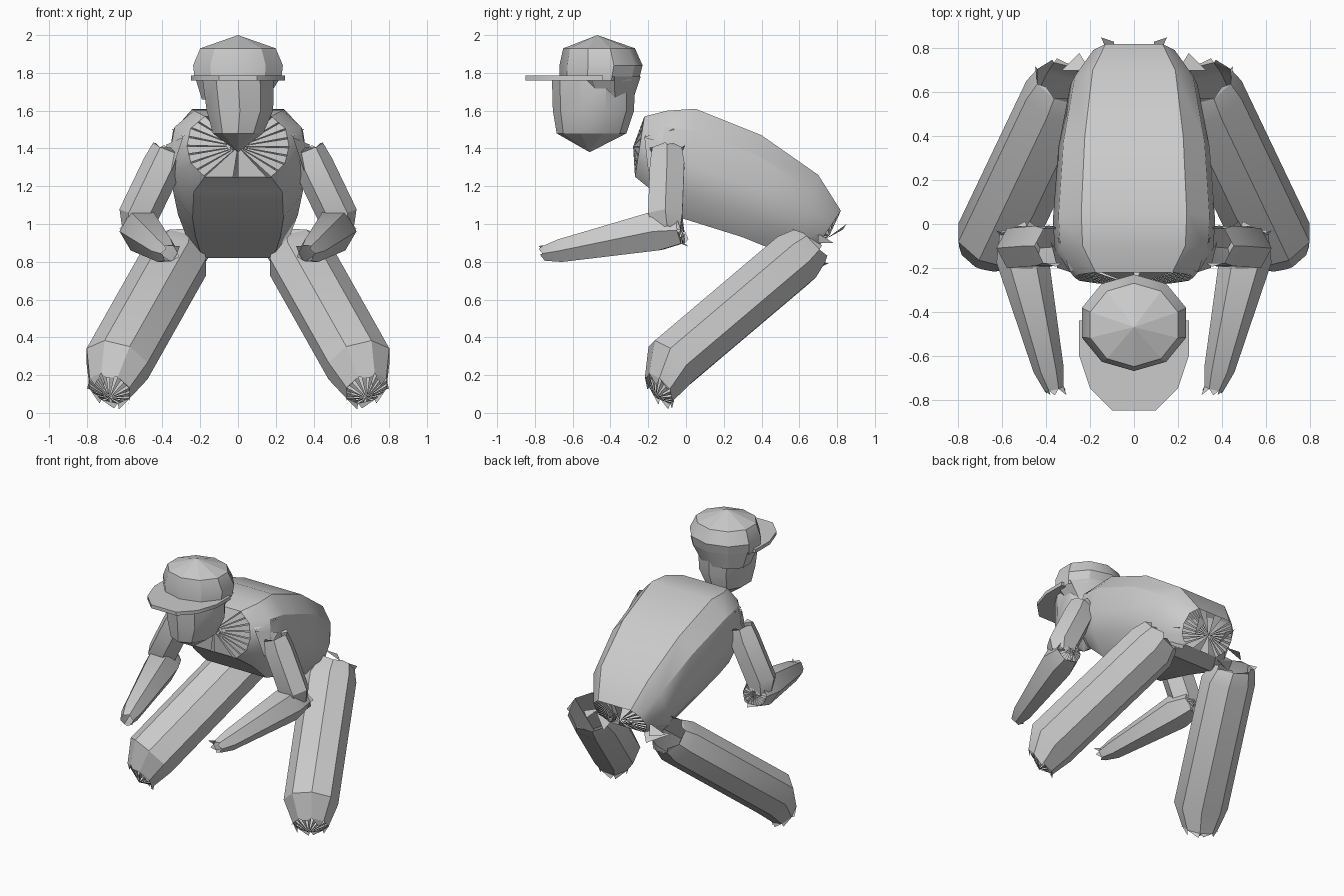
import bpy
import bmesh
import math
import random
from mathutils import Vector

random.seed(4)
if "Cube" in bpy.data.objects:
    bpy.data.objects.remove(bpy.data.objects["Cube"], do_unlink=True)

grey = bpy.data.materials.new("plain grey")
grey.use_nodes = True
grey.diffuse_color = (0.6, 0.6, 0.6, 1)
grey.node_tree.nodes["Principled BSDF"].inputs["Base Color"].default_value = (0.6, 0.6, 0.6, 1)


def finish(name, bm, mirror=False):
    bmesh.ops.recalc_face_normals(bm, faces=bm.faces)
    mesh = bpy.data.meshes.new(name)
    bm.to_mesh(mesh)
    bm.free()
    obj = bpy.data.objects.new(name, mesh)
    bpy.context.collection.objects.link(obj)
    mesh.materials.append(grey)
    bpy.ops.object.select_all(action="DESELECT")
    obj.select_set(True)
    bpy.context.view_layer.objects.active = obj
    bpy.ops.object.shade_smooth_by_angle(angle=math.radians(32))
    if mirror:
        mod = obj.modifiers.new("other side", "MIRROR")
        mod.use_mirror_merge = False


def loft(name, rings, mirror=False, capped=False):
    """Skin a row of rings, with open or flat ends."""
    bm = bmesh.new()
    loops = [[bm.verts.new(p) for p in ring] for ring in rings]
    n = len(loops[0])
    for a, b in zip(loops, loops[1:]):
        for i in range(n):
            j = (i + 1) % n
            bm.faces.new((a[i], a[j], b[j], b[i]))
    if capped:
        bm.faces.new(loops[0])
        bm.faces.new(loops[-1])
    finish(name, bm, mirror)


def triangles(name, tris, mirror=False):
    bm = bmesh.new()
    for tri in tris:
        bm.faces.new([bm.verts.new(p) for p in tri])
    finish(name, bm, mirror)


def fan(name, ring, tip, cover, mirror=False):
    """Separate wedges closing a ring towards a tip; cover sets the gaps."""
    tris = []
    for i, p in enumerate(ring):
        a, b = Vector(p), Vector(ring[(i + 1) % len(ring)])
        for t in (0, 0.5):
            tris.append((a.lerp(b, t), a.lerp(b, t + 0.5 * cover), Vector(tip)))
    triangles(name, tris, mirror)


def torn_edge(name, ring, axis, length):
    """Loose pointed cloth scraps around the end of a limb."""
    centre = sum((Vector(p) for p in ring), Vector()) / len(ring)
    tris = []
    for i, p in enumerate(ring):
        a, b = Vector(p), Vector(ring[(i + 1) % len(ring)])
        out = (a - centre).normalized() * random.uniform(-0.3, 0.5) + Vector(axis)
        tip = a.lerp(b, random.random()) + out * length * random.uniform(0.4, 1)
        tris.append((a, b, tip))
    triangles(name, tris, True)


def limb_rings(stations, sides, widen=1.0):
    """Rings square to the limb's overall direction: (x, y, z, radius)."""
    centres = [Vector(s[:3]) for s in stations]
    d = (centres[-1] - centres[0]).normalized()
    u = d.cross(Vector((1, 0, 0))).normalized()
    v = d.cross(u) * widen
    turns = [math.tau * (i + 0.5) / sides for i in range(sides)]
    return [[c + (u * math.cos(t) + v * math.sin(t)) * s[3] for t in turns]
            for c, s in zip(centres, stations)]


def flat_ring(cy, z, rx, ry, cx=0, sides=10):
    turns = [math.tau * (i + 0.5) / sides for i in range(sides)]
    return [(cx + rx * math.cos(t), cy + ry * math.sin(t), z) for t in turns]


# Torso: top point, bottom point (y, z) and half width, from neck to seat
half = [(0.65, 0), (0.92, 0.22), (1, 0.5), (0.93, 0.8), (0.65, 1)]
outline = half + [(-w, t) for w, t in reversed(half)]
stations = [
    ((-0.22, 1.57), (-0.27, 1.25), 0.27),
    ((-0.1, 1.6), (-0.17, 1.17), 0.36),
    ((0.05, 1.61), (-0.02, 1.03), 0.37),
    ((0.4, 1.47), (0.3, 0.93), 0.345),
    ((0.7, 1.26), (0.57, 0.82), 0.29),
    ((0.82, 1.07), (0.68, 0.86), 0.2),
]
torso = []
for top, low, w in stations:
    top, low = Vector((0, *top)), Vector((0, *low))
    torso.append([low.lerp(top, t) + Vector((w * k, 0, 0)) for k, t in outline])
loft("torso", torso)
fan("collar_pleats", torso[0], (0, -0.28, 1.41), 0.85)
fan("seat_pleats", torso[-1], (0, 0.76, 0.94), 0.5)

# Shoulder flaps
triangles("shoulder_flap", [
    ((0.2, -0.18, 1.56), (0.35, -0.06, 1.5), (0.29, -0.22, 1.46)),
    ((0.29, -0.22, 1.46), (0.38, -0.08, 1.42), (0.35, -0.2, 1.28))], True)

# Arms
upper = limb_rings([(0.37, -0.1, 1.39, 0.09), (0.4, -0.1, 1.31, 0.105),
                    (0.53, -0.11, 1.04, 0.105), (0.54, -0.1, 0.96, 0.08)], 6)
loft("upper_arm", upper, True)
torn_edge("sleeve_scraps", upper[0], (0.1, 0, 0.5), 0.05)
fore = limb_rings([(0.53, -0.03, 0.97, 0.085), (0.51, -0.15, 0.965, 0.12),
                   (0.39, -0.66, 0.86, 0.07), (0.365, -0.75, 0.845, 0.045)], 6)
loft("forearm", fore, True)
fan("elbow_pleats", fore[0], (0.53, -0.01, 0.98), 0.6, True)
torn_edge("elbow_scraps", fore[0], (0.2, 0.3, 0), 0.07)
torn_edge("cuff_scraps", fore[-1], (-0.2, -0.6, 0), 0.06)

# Legs
leg = limb_rings([(0.31, 0.64, 0.87, 0.13), (0.33, 0.57, 0.81, 0.16),
                  (0.64, -0.08, 0.26, 0.16), (0.68, -0.14, 0.13, 0.105)], 8, 1.15)
loft("leg", leg, True)
torn_edge("hip_scraps", leg[0], (0, 0.4, 0.1), 0.1)
fan("knee_pleats", leg[-1], (0.68, -0.16, 0.08), 0.6, True)
torn_edge("knee_scraps", leg[-1], (0, -0.1, -0.5), 0.08)

# Seat scraps joining the torso to the legs
triangles("seat_scraps", [
    ((0.1, 0.74, 0.92), (0.09, 0.83, 0.97), (0.15, 0.85, 1.0)),
    ((0.12, 0.66, 0.88), (0.3, 0.6, 0.86), (0.17, 0.7, 0.8)),
    ((0.2, 0.7, 0.95), (0.33, 0.7, 0.9), (0.25, 0.78, 0.9))], True)

# Head with a pointed neck stub
head = [flat_ring(-0.5, 1.48, 0.14, 0.185), flat_ring(-0.49, 1.6, 0.185, 0.215, 0.01),
        flat_ring(-0.49, 1.78, 0.2, 0.22)]
loft("head", head)
fan("neck_stub", head[0], (0, -0.51, 1.38), 1)

# Hair at the back and sides, under the cap
loft("hair", [flat_ring(-0.42, 1.66, 0.18, 0.14, -0.02), flat_ring(-0.44, 1.78, 0.24, 0.2)])

# Cap
cap = [flat_ring(-0.46, 1.76, 0.24, 0.21), flat_ring(-0.45, 1.84, 0.25, 0.22),
       flat_ring(-0.46, 1.93, 0.21, 0.19)]
loft("cap", cap)
fan("cap_crown", cap[-1], (0, -0.47, 2.0), 1)

# Cap brim
side = [(0.25, -0.44), (0.25, -0.6), (0.2, -0.75), (0.1, -0.85)]
rim = side + [(-x, y) for x, y in reversed(side)]
loft("brim", [[(x, y, z) for x, y in rim] for z in (1.76, 1.785)], capped=True)
